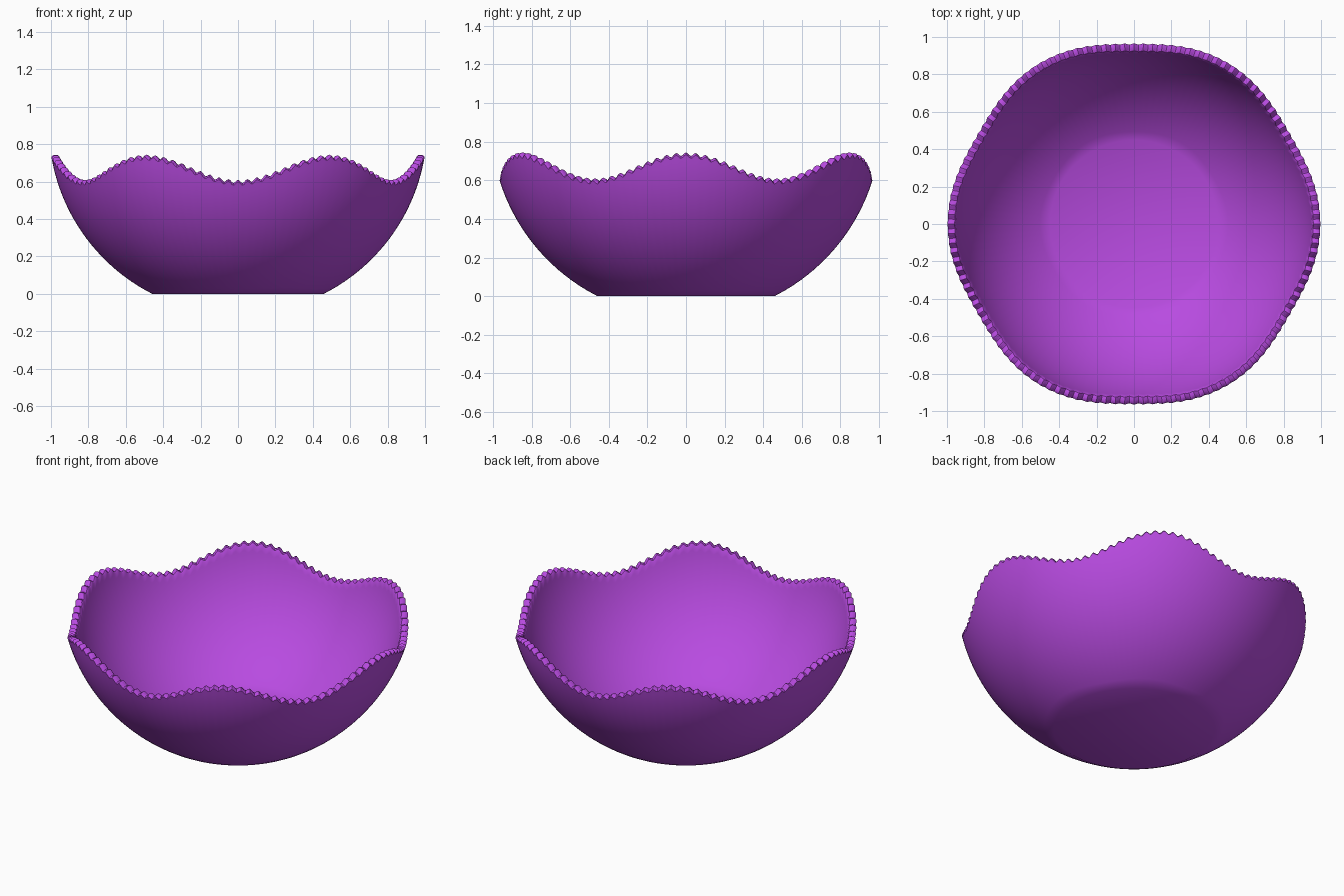
import bpy, bmesh
from math import cos, sin, pi, sqrt, radians

if "Cube" in bpy.data.objects:
    bpy.data.objects.remove(bpy.data.objects["Cube"])

SEG, RINGS = 720, 22
CZ, R, WALL = 0.902, 1.012, 0.043   # sphere centre height, outer radius, wall thickness


def rim_height(a):
    # six broad waves with a fine beaded edge on top
    return 0.668 + 0.067 * cos(6 * a) + 0.009 * cos(120 * a)


def radius_at(z, r):
    return sqrt(r * r - (z - CZ) ** 2)


def profile(a):
    # outer wall upward, rounded lip, inner wall downward
    top = rim_height(a)
    lip = top - 0.012
    pts = []
    for i in range(RINGS + 1):
        z = lip * i / RINGS
        pts.append((radius_at(z, R), z))
    ro, ri = radius_at(lip, R), radius_at(lip, R - WALL)
    mid, half = (ro + ri) / 2, (ro - ri) / 2
    for t in (pi / 4, pi / 2, 3 * pi / 4):
        pts.append((mid + half * cos(t), lip + 0.012 * sin(t)))
    for i in range(RINGS + 1):
        z = lip + (WALL - lip) * i / RINGS
        pts.append((radius_at(z, R - WALL), z))
    return pts


# bowl: sweep the profile round the axis and cap both floors
bm = bmesh.new()
cols = []
for s in range(SEG):
    a = 2 * pi * s / SEG
    cols.append([bm.verts.new((r * cos(a), r * sin(a), z)) for r, z in profile(a)])
for s in range(SEG):
    c, n = cols[s], cols[(s + 1) % SEG]
    for i in range(len(c) - 1):
        bm.faces.new((c[i], n[i], n[i + 1], c[i + 1]))
bm.faces.new([c[0] for c in reversed(cols)])
bm.faces.new([c[-1] for c in cols])
bmesh.ops.recalc_face_normals(bm, faces=bm.faces)
mesh = bpy.data.meshes.new("bowl")
bm.to_mesh(mesh)
bm.free()
bowl = bpy.data.objects.new("bowl", mesh)
bpy.context.collection.objects.link(bowl)

mat = bpy.data.materials.new("purple")
mat.diffuse_color = (0.48, 0.07, 0.75, 1)
mat.use_nodes = True
mat.node_tree.nodes["Principled BSDF"].inputs["Base Color"].default_value = mat.diffuse_color
mesh.materials.append(mat)

bpy.context.view_layer.objects.active = bowl
bowl.select_set(True)
bpy.ops.object.shade_smooth_by_angle(angle=radians(35))
